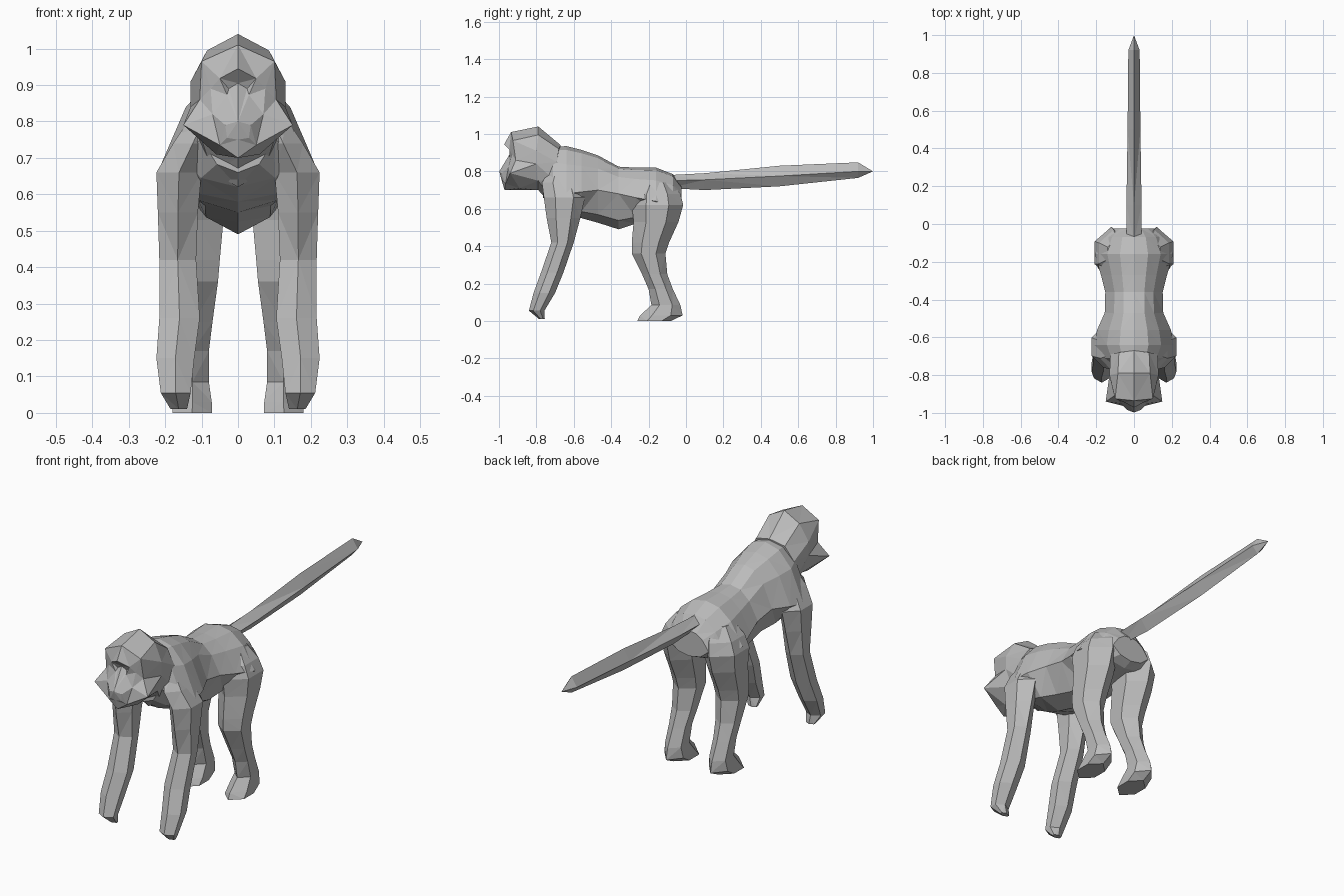
import bpy, bmesh

if "Cube" in bpy.data.objects:
    bpy.data.objects.remove(bpy.data.objects["Cube"])

fur = bpy.data.materials.new("grey fur")
fur.diffuse_color = (0.5, 0.5, 0.5, 1)
fur.use_nodes = True
fur.node_tree.nodes["Principled BSDF"].inputs["Base Color"].default_value = fur.diffuse_color


def loft(name, rings, start=None, end=None):
    """Skin closed rings of points; the ends are flat or fan to a tip point."""
    bm = bmesh.new()
    loops = [[bm.verts.new(p) for p in r] for r in rings]
    n = len(loops[0])
    for a, b in zip(loops, loops[1:]):
        for i in range(n):
            j = (i + 1) % n
            bm.faces.new((a[i], a[j], b[j], b[i]))
    for loop, tip in ((loops[0], start), (loops[-1], end)):
        if tip:
            t = bm.verts.new(tip)
            for i in range(n):
                bm.faces.new((loop[i], loop[(i + 1) % n], t))
        else:
            bm.faces.new(loop)
    # break the bent quads into flat facets
    bmesh.ops.triangulate(bm, faces=bm.faces[:], quad_method='SHORT_EDGE')
    bmesh.ops.recalc_face_normals(bm, faces=bm.faces[:])
    me = bpy.data.meshes.new(name)
    bm.to_mesh(me)
    bm.free()
    me.materials.append(fur)
    ob = bpy.data.objects.new(name, me)
    bpy.context.collection.objects.link(ob)
    return ob


def mirrored(half):
    """Complete a half ring whose first and last points lie on x = 0."""
    return half + [(-x, y, z) for x, y, z in reversed(half[1:-1])]


def torso_ring(y, top, mid, belly, w):
    """Sloping back, widest at mid height, rounded belly."""
    h = top - mid
    return mirrored([
        (0, y, top), (.36 * w, y, top - .08 * h), (.68 * w, y, top - .38 * h),
        (w, y, mid), (.58 * w, y, belly + .25 * (mid - belly)), (0, y, belly)])


# Torso with shoulders and hips: y, back height, widest height, belly, half width
torso = [
    (-.765, .88, .75, .66, .10), (-.71, .93, .72, .62, .175),
    (-.64, .935, .68, .58, .212), (-.56, .915, .69, .55, .195),
    (-.47, .885, .70, .525, .155), (-.36, .825, .68, .49, .152),
    (-.27, .82, .66, .52, .175), (-.16, .82, .64, .56, .207),
    (-.07, .785, .63, .57, .172), (-.025, .72, .64, .59, .11)]
loft("torso", [torso_ring(*r) for r in torso])

# Head: neck, crown, face edge, brow and cheeks, muzzle
head = [
    [(0, -.67, .94), (.08, -.68, .92), (.125, -.69, .85),
     (.12, -.70, .75), (.07, -.72, .66), (0, -.72, .62)],
    [(0, -.79, 1.04), (.085, -.79, .995), (.13, -.80, .91),
     (.13, -.80, .84), (.10, -.79, .75), (0, -.79, .70)],
    [(0, -.935, 1.01), (.10, -.925, .965), (.105, -.91, .86),
     (.15, -.94, .79), (.06, -.89, .71), (0, -.88, .70)],
    [(0, -.972, .945), (.05, -.945, .918), (.075, -.93, .89),
     (.07, -.95, .82), (.05, -.965, .735), (0, -.97, .70)],
    [(0, -.935, .905), (.025, -.93, .89), (.03, -.942, .873),
     (.035, -.985, .79), (.03, -.982, .755), (0, -.985, .75)]]
loft("head", [mirrored(h) for h in head], end=(0, -.998, .80))

# Tail: y, top, side edge height, bottom, half width
tail = [(-.09, .78, .75, .71, .04), (.10, .79, .755, .70, .04),
        (.50, .83, .775, .72, .034), (.92, .848, .80, .765, .03)]
loft("tail", [mirrored([(0, y, t), (w, y, m), (0, y, b)])
              for y, t, m, b, w in tail], end=(0, 1.0, .80))


def limb_ring(z, front, back, inner, outer, side):
    """Six-sided limb section at one height."""
    d, mid = back - front, (inner + outer) / 2
    y1, y2 = front + .28 * d, front + .72 * d
    pts = [(inner, y1), (inner, y2), (mid, back),
           (outer, y2), (outer, y1), (mid, front)]
    return [(side * x, y, z) for x, y in pts]


# Limbs: height, front y, back y, inner x, outer x
arm = [
    (.82, -.72, -.62, .05, .125), (.74, -.77, -.56, .07, .178),
    (.66, -.76, -.54, .10, .224), (.55, -.745, -.565, .11, .22),
    (.42, -.72, -.60, .115, .216), (.26, -.775, -.655, .105, .216),
    (.15, -.815, -.70, .12, .224), (.055, -.84, -.757, .13, .212),
    (.01, -.785, -.755, .14, .185)]
leg = [
    (.74, -.23, -.08, .04, .14), (.68, -.28, -.03, .03, .185),
    (.62, -.29, -.015, .03, .208), (.53, -.28, -.04, .04, .20),
    (.42, -.29, -.09, .05, .19), (.36, -.29, -.11, .055, .185),
    (.25, -.235, -.10, .07, .175), (.17, -.20, -.07, .08, .17),
    (.085, -.185, -.03, .08, .17), (.03, -.245, -.018, .072, .178),
    (0, -.26, -.08, .072, .18)]
for label, side in (("right", -1), ("left", 1)):
    loft(label + "_arm", [limb_ring(*r, side) for r in arm])
    loft(label + "_leg", [limb_ring(*r, side) for r in leg])
